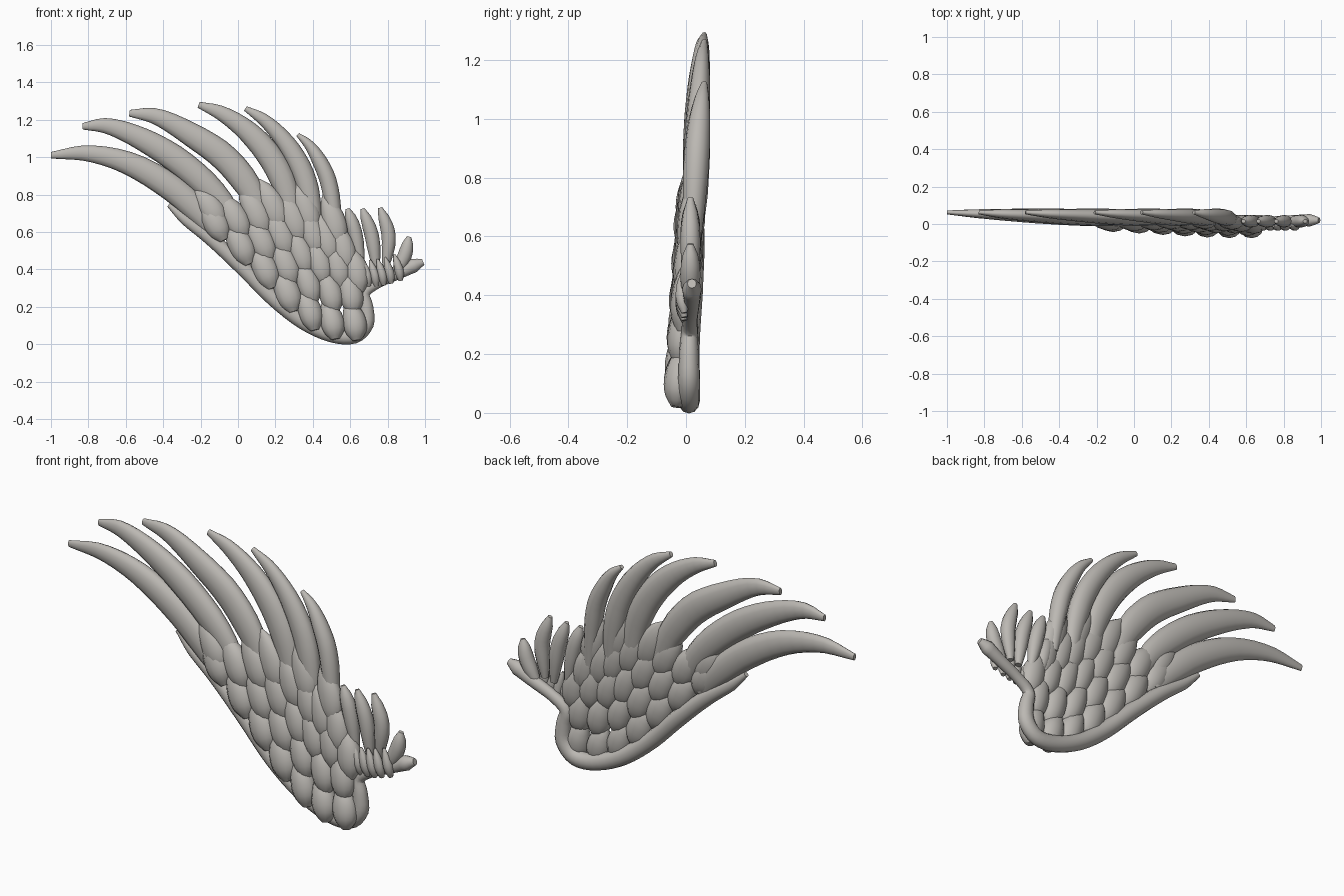
import bpy, bmesh, math
from mathutils import Vector

if "Cube" in bpy.data.objects:
    bpy.data.objects.remove(bpy.data.objects["Cube"])

mat = bpy.data.materials.new("warm grey")
mat.diffuse_color = (0.50, 0.48, 0.45, 1)
mat.use_nodes = True
mat.node_tree.nodes["Principled BSDF"].inputs["Base Color"].default_value = mat.diffuse_color


def lerp_list(vals, t):
    f = t * (len(vals) - 1)
    i = min(int(f), len(vals) - 2)
    return vals[i] + (vals[i + 1] - vals[i]) * (f - i)


def spline(pts, t):
    # Catmull-Rom through the points, t in 0..1
    n = len(pts) - 1
    f = t * n
    i = min(int(f), n - 1)
    u = f - i
    p1, p2 = pts[i], pts[i + 1]
    p0 = pts[i - 1] if i > 0 else p1 * 2 - p2
    p3 = pts[i + 2] if i + 2 <= n else p2 * 2 - p1
    return 0.5 * (2 * p1 + (p2 - p0) * u + (2 * p0 - 5 * p1 + 4 * p2 - p3) * u * u
                  + (3 * p1 - p0 - 3 * p2 + p3) * u ** 3)


def sweep(name, pts, width, thick, prof, steps=14, sides=12):
    # elliptical section swept along a path, base to tip
    pts = [Vector(p) for p in pts]
    bm = bmesh.new()
    rings = []
    for k in range(steps + 1):
        t = k / steps
        c = spline(pts, t)
        tan = (spline(pts, min(1, t + .01)) - spline(pts, max(0, t - .01))).normalized()
        side = tan.cross(Vector((0, 1, 0))).normalized()
        up = side.cross(tan).normalized()
        s = lerp_list(prof, t)
        ring = []
        for j in range(sides):
            a = 2 * math.pi * j / sides
            ring.append(bm.verts.new(c + side * (math.cos(a) * width * s)
                                     + up * (math.sin(a) * thick * s)))
        rings.append(ring)
    for a, b in zip(rings, rings[1:]):
        for j in range(sides):
            bm.faces.new((a[j], a[(j + 1) % sides], b[(j + 1) % sides], b[j]))
    bm.faces.new(rings[0])
    bm.faces.new(rings[-1])
    bmesh.ops.recalc_face_normals(bm, faces=bm.faces)
    me = bpy.data.meshes.new(name)
    bm.to_mesh(me)
    bm.free()
    me.materials.append(mat)
    ob = bpy.data.objects.new(name, me)
    bpy.context.collection.objects.link(ob)
    bpy.ops.object.select_all(action='DESELECT')
    ob.select_set(True)
    bpy.context.view_layer.objects.active = ob
    bpy.ops.object.shade_smooth_by_angle(angle=math.radians(50))
    return ob


# wing arm: rim along the leading edge, hooking round to the shoulder tip
arm = [(-.37, .04, .745), (-.28, .035, .665), (-.14, .03, .56), (.03, .02, .405), (.19, .01, .245),
       (.35, .01, .12), (.50, .01, .052), (.62, .01, .045), (.685, .01, .11), (.685, .01, .20),
       (.675, .012, .275), (.75, .015, .33), (.86, .02, .38), (.94, .02, .42), (.99, .02, .44)]
sweep("wing_arm", arm, .042, .037,
      [.3, .7, .9, 1, 1, 1, 1, 1, 1, .9, .75, .7, .75, .9, .4], steps=56)

# long flight feathers, base to tip in (x, z)
flight = [
    [(-.10, .58), (-.19, .69), (-.36, .84), (-.58, .965), (-.80, 1.02), (-1.0, 1.01)],
    [(.0, .62), (-.11, .79), (-.30, .965), (-.50, 1.09), (-.69, 1.165), (-.83, 1.165)],
    [(.14, .64), (.07, .82), (-.07, .995), (-.25, 1.12), (-.43, 1.215), (-.58, 1.235)],
    [(.30, .62), (.26, .82), (.18, .99), (.06, 1.13), (-.08, 1.23), (-.21, 1.28)],
    [(.41, .60), (.39, .76), (.345, .92), (.26, 1.07), (.15, 1.19), (.04, 1.26)],
    [(.53, .55), (.51, .73), (.48, .88), (.43, .99), (.38, 1.065), (.32, 1.12)],
]
for i, p in enumerate(flight):
    n = len(p) - 1
    path = [(x, .02 + .042 * k / n, z) for k, (x, z) in enumerate(p)]
    w = (.072, .072, .074, .068, .058, .045)[i]
    sweep(f"flight_feather_{i + 1}", path, w, .043,
          [.6, .85, 1, 1, .9, .72, .52, .24], steps=18)

# covert scales, rows of centres (x, z) from the arm upward
rows = [
    [(.61, .125), (.49, .13), (.37, .185), (.25, .285), (.13, .41), (.0, .535), (-.14, .66)],
    [(.59, .28), (.48, .285), (.36, .335), (.24, .435), (.11, .56), (-.03, .68), (-.16, .73)],
    [(.62, .40), (.52, .43), (.42, .45), (.32, .50), (.21, .60), (.08, .71)],
    [(.55, .52), (.46, .57), (.38, .61), (.28, .68), (.17, .745)],
    [(.50, .66), (.35, .73)],
]
for r, row in enumerate(rows):
    for k, (x, z) in enumerate(row):
        lean = -.25 - .40 * (.6 - x) / .75
        d = Vector((lean, 0, 1)).normalized()
        half = .112 + .008 * r + .012 * min(k, 4) / 4
        if z < .15:
            half = .108
        y = -.028 + .05 * min(z, .8) / .8
        bow = Vector((d.z, 0, -d.x)) * .012
        c = Vector((x, y, z))
        lift = Vector((0, .012, 0))
        sweep(f"covert_row{r + 1}_{k + 1}",
              [c - d * half - lift, c + bow, c + d * half + lift],
              .064 if x > .3 else .070, .053 - .003 * r,
              [.35, .78, .97, 1, .95, .8, .55, .15], steps=12)

# short feathers above the shoulder
short = [
    [(.66, .42), (.625, .60), (.585, .725)],
    [(.74, .40), (.715, .58), (.665, .725)],
    [(.79, .41), (.805, .58), (.76, .73)],
    [(.83, .36), (.89, .47), (.915, .575)],
    [(.60, .42), (.58, .52), (.55, .62)],
]
for i, p in enumerate(short):
    sweep(f"shoulder_feather_{i + 1}", [(x, .015, z) for x, z in p], .038, .034,
          [.45, .75, .95, 1, .95, .75, .3], steps=12)

# tiny down feathers rooted on the shoulder
for i, (x, z) in enumerate([(.65, .36), (.69, .37), (.73, .37), (.77, .375), (.81, .385), (.86, .40)]):
    sweep(f"down_feather_{i + 1}",
          [(x + .01, -.005, z - .06), (x, -.015, z), (x - .025, -.012, z + .08)],
          .024, .022, [.5, .9, 1, .8, .25], steps=8, sides=10)
